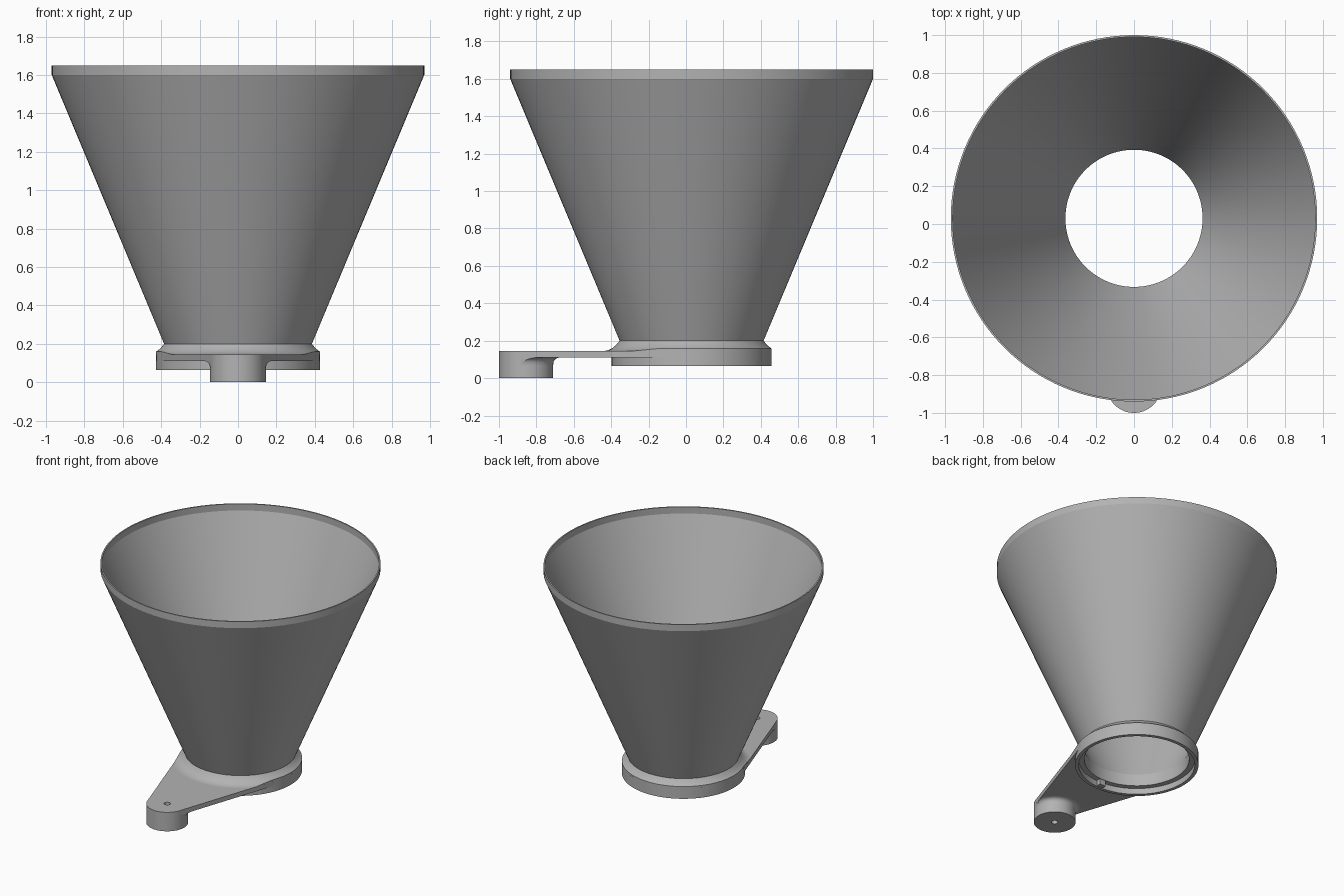
import bpy, bmesh, math
from mathutils import Vector

cube = bpy.data.objects.get("Cube")
if cube:
    bpy.data.objects.remove(cube, do_unlink=True)

SEG = 128
AXIS = 0.03            # y of the funnel axis
BOSS = -0.855          # y of the boss axis
RING_R, BOSS_R = 0.427, 0.145
PLATE_LOW, PLATE_TOP = 0.11, 0.145

grey = bpy.data.materials.new("Grey plastic")
grey.use_nodes = True
colour = (0.45, 0.45, 0.45, 1)
grey.diffuse_color = colour
grey.node_tree.nodes["Principled BSDF"].inputs["Base Color"].default_value = colour


def finish(name, bm):
    bmesh.ops.recalc_face_normals(bm, faces=bm.faces)
    mesh = bpy.data.meshes.new(name)
    bm.to_mesh(mesh)
    bm.free()
    mesh.materials.append(grey)
    obj = bpy.data.objects.new(name, mesh)
    bpy.context.collection.objects.link(obj)
    return obj


def activate(obj):
    bpy.ops.object.select_all(action='DESELECT')
    obj.select_set(True)
    bpy.context.view_layer.objects.active = obj


def smooth(obj):
    activate(obj)
    bpy.ops.object.shade_smooth_by_angle(angle=math.radians(22))


def lathe(name, profile, y):
    """Spin a closed (radius, z) outline about a vertical axis."""
    bm = bmesh.new()
    rings = []
    for i in range(SEG):
        a = math.tau * i / SEG
        rings.append([bm.verts.new((r * math.cos(a), y + r * math.sin(a), z))
                      for r, z in profile])
    n = len(profile)
    for i in range(SEG):
        p, q = rings[i], rings[(i + 1) % SEG]
        for j in range(n):
            k = (j + 1) % n
            bm.faces.new((p[j], q[j], q[k], p[k]))
    return finish(name, bm)


def prism(name, outline, low, high):
    bm = bmesh.new()
    face = bm.faces.new([bm.verts.new((x, y, low)) for x, y in outline])
    new = bmesh.ops.extrude_face_region(bm, geom=[face])["geom"]
    bmesh.ops.translate(bm, vec=(0, 0, high - low),
                        verts=[v for v in new if isinstance(v, bmesh.types.BMVert)])
    return finish(name, bm)


def arc(r, y, start, end, n):
    return [(r * math.cos(start + (end - start) * i / n),
             y + r * math.sin(start + (end - start) * i / n)) for i in range(n + 1)]


def arm_outline(inset=0.0):
    """Two circles joined by their common tangents."""
    t = math.asin((RING_R - BOSS_R) / (AXIS - BOSS))
    return (arc(RING_R - inset, AXIS, -t, math.pi + t, 80)
            + arc(BOSS_R - inset, BOSS, math.pi + t, math.tau - t, 40))


def combine(obj, cutter, operation):
    mod = obj.modifiers.new("cut", 'BOOLEAN')
    mod.object, mod.operation, mod.solver = cutter, operation, 'EXACT'
    activate(obj)
    bpy.ops.object.modifier_apply(modifier=mod.name)
    bpy.data.objects.remove(cutter, do_unlink=True)


def bezier(a, b, c, start, end, n):
    a, b, c = Vector(a), Vector(b), Vector(c)
    ts = [start + (end - start) * i / n for i in range(n + 1)]
    return [tuple(a * (1 - t) ** 2 + b * 2 * t * (1 - t) + c * t * t) for t in ts]


# Funnel cone with its short upright rim
smooth(lathe("funnel_cone", [(0.363, 0.11), (0.363, 0.2), (0.96, 1.6), (0.96, 1.65),
                             (0.97, 1.65), (0.97, 1.6), (0.385, 0.2), (0.385, 0.11)], AXIS))

# Collar with a recess below and a concave fillet up to the neck
FILLET = ((0.385, 0.2), (0.424, 0.145), (0.475, PLATE_TOP))
smooth(lathe("base_collar", bezier(*FILLET, 0, 0.5, 6)
             + [(RING_R, 0.065), (0.402, 0.065), (0.402, 0.11), (0.363, 0.11)], AXIS))

# Key across the recess on the arm side
smooth(prism("collar_key", [(-0.025, AXIS - 0.41), (0.025, AXIS - 0.41),
                            (0.025, AXIS - 0.366), (-0.025, AXIS - 0.366)], 0.068, 0.115))

# Tapered arm plate with the funnel opening and the screw hole
plate = prism("arm_plate", arm_outline(), PLATE_LOW, PLATE_TOP)
combine(plate, prism("opening", arc(0.41, AXIS, 0, math.tau, SEG)[:-1], 0, 0.3), 'DIFFERENCE')
combine(plate, prism("screw_hole", arc(0.022, BOSS, 0, math.tau, 48)[:-1], 0, 0.3), 'DIFFERENCE')
smooth(plate)

# Screw boss
smooth(lathe("arm_boss", [(0.022, 0), (BOSS_R, 0), (BOSS_R, 0.113), (0.022, 0.113)], BOSS))

# Fillets trimmed to the arm outline
upper = lathe("upper_fillet", bezier(*FILLET, 0.5, 1, 6) + [(0.475, 0.12), (0.427, 0.12)], AXIS)
lower = lathe("lower_fillet", bezier((BOSS_R, 0.07), (BOSS_R, PLATE_LOW), (0.185, PLATE_LOW), 0, 1, 8)
              + [(0.185, 0.12), (BOSS_R, 0.12)], BOSS)
for fillet in (upper, lower):
    combine(fillet, prism("trim", arm_outline(0.0006), 0, 0.3), 'INTERSECT')
    smooth(fillet)
